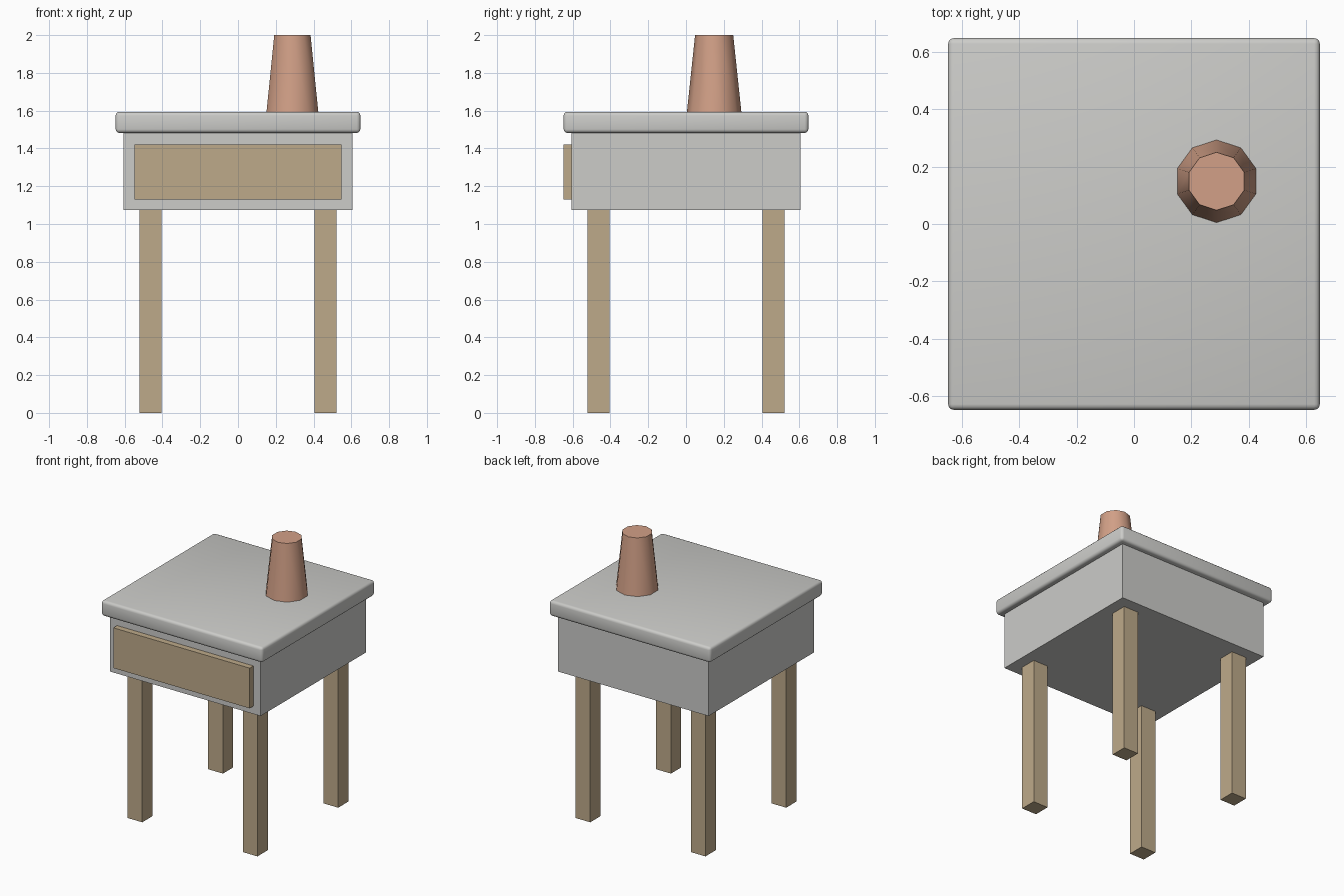
import bpy, bmesh, math
from mathutils import Matrix

if "Cube" in bpy.data.objects:
    bpy.data.objects.remove(bpy.data.objects["Cube"])


def material(name, srgb):
    m = bpy.data.materials.new(name)
    m.diffuse_color = [((c / 255 + 0.055) / 1.055) ** 2.4 for c in srgb] + [1]
    m.use_nodes = True
    m.node_tree.nodes["Principled BSDF"].inputs["Base Color"].default_value = m.diffuse_color
    return m


grey = material("light grey", (204, 204, 201))
wood = material("tan wood", (190, 170, 138))
clay = material("terracotta", (210, 160, 135))


def add_object(name, bm, mat):
    me = bpy.data.meshes.new(name)
    bm.to_mesh(me)
    bm.free()
    me.materials.append(mat)
    ob = bpy.data.objects.new(name, me)
    bpy.context.collection.objects.link(ob)
    return ob


def box(name, lo, hi, mat, bevel=0):
    bm = bmesh.new()
    size = [h - l for l, h in zip(lo, hi)]
    mid = [(l + h) / 2 for l, h in zip(lo, hi)]
    bmesh.ops.create_cube(bm, size=1, matrix=Matrix.Translation(mid) @ Matrix.Diagonal((*size, 1)))
    if bevel:
        bmesh.ops.bevel(bm, geom=bm.edges[:], offset=bevel, segments=3, profile=0.5, affect='EDGES')
        for f in bm.faces:
            f.smooth = True
    return add_object(name, bm, mat)


# Rounded top slab, cabinet body and drawer front
box("table_top", (-0.648, -0.648, 1.482), (0.648, 0.648, 1.594), grey, bevel=0.02)
box("cabinet_body", (-0.605, -0.605, 1.073), (0.605, 0.605, 1.482), grey)
box("drawer_front", (-0.548, -0.648, 1.13), (0.548, -0.604, 1.422), wood)

# Four square legs
for yname, sy in (("front", -1), ("back", 1)):
    for xname, sx in (("left", -1), ("right", 1)):
        cx, cy, h = 0.463 * sx, 0.463 * sy, 0.059
        box(f"{yname}_{xname}_leg", (cx - h, cy - h, 0), (cx + h, cy + h, 1.073), wood)

# Ten-sided tapered cup on the top, with a corner pointing to +y
bm = bmesh.new()
rings = [[bm.verts.new((0.288 + r * math.sin(math.tau * i / 10),
                        0.149 + r * math.cos(math.tau * i / 10), z)) for i in range(10)]
         for r, z in ((0.144, 1.594), (0.101, 2.0))]
for i in range(10):
    j = (i + 1) % 10
    bm.faces.new((rings[0][i], rings[0][j], rings[1][j], rings[1][i]))
bm.faces.new(rings[0])
bm.faces.new(rings[1])
bmesh.ops.recalc_face_normals(bm, faces=bm.faces[:])
cup = add_object("tapered_cup", bm, clay)
bpy.context.view_layer.objects.active = cup
cup.select_set(True)
bpy.ops.object.shade_smooth_by_angle(angle=math.radians(40))
